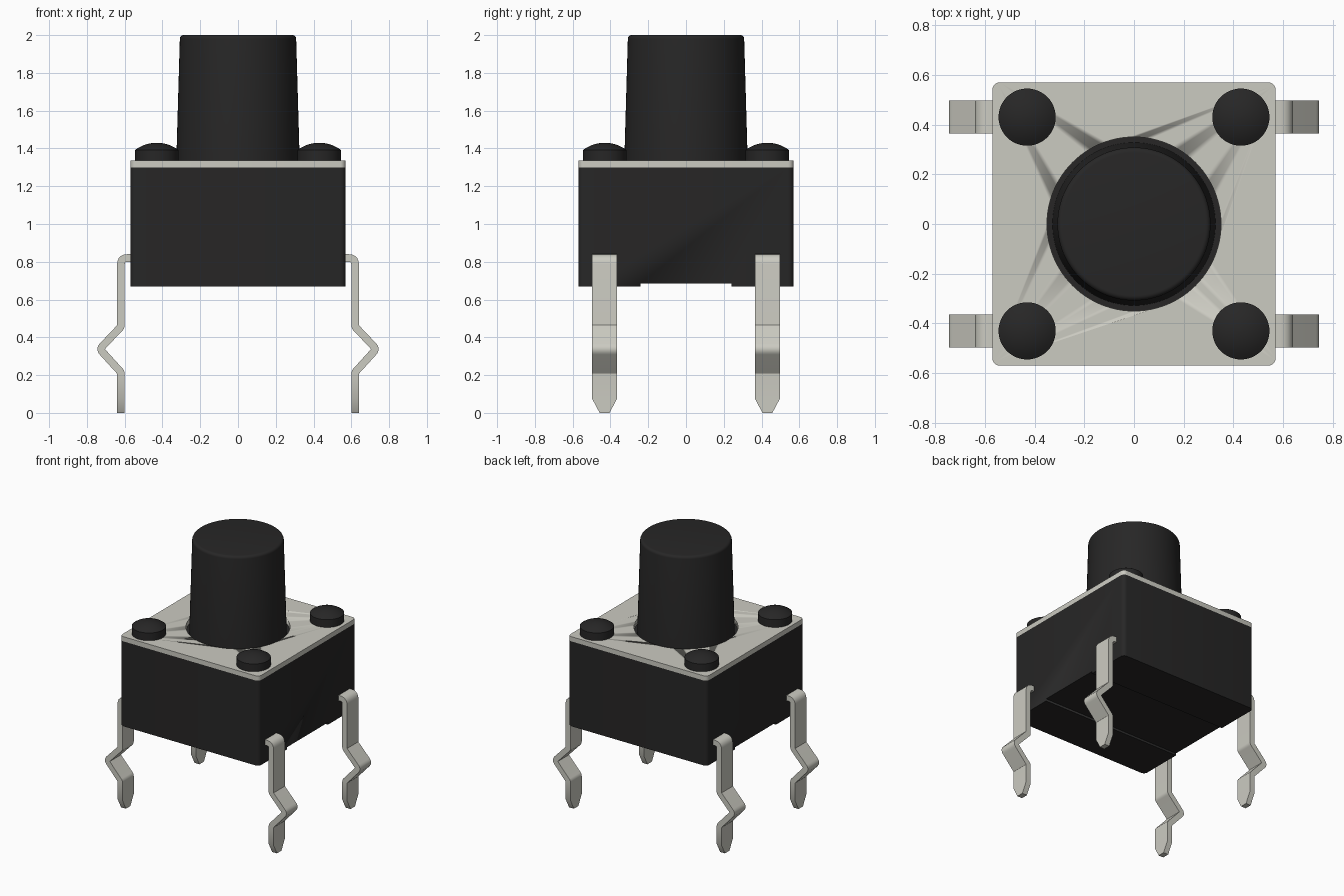
import bpy, bmesh, math
from mathutils import Vector

cube = bpy.data.objects.get("Cube")
if cube:
    bpy.data.objects.remove(cube, do_unlink=True)


def material(name, rgb, rough, metal=0.0):
    m = bpy.data.materials.new(name)
    m.use_nodes = True
    m.diffuse_color = (*rgb, 1)
    bsdf = m.node_tree.nodes["Principled BSDF"]
    bsdf.inputs["Base Color"].default_value = (*rgb, 1)
    bsdf.inputs["Roughness"].default_value = rough
    bsdf.inputs["Metallic"].default_value = metal
    return m


BLACK = material("black plastic", (0.020, 0.0195, 0.0195), 0.5)
METAL = material("pale metal", (0.60, 0.595, 0.535), 0.45)


def finish(bm, name, mat, smooth=True):
    bmesh.ops.recalc_face_normals(bm, faces=bm.faces)
    me = bpy.data.meshes.new(name)
    bm.to_mesh(me)
    bm.free()
    me.materials.append(mat)
    ob = bpy.data.objects.new(name, me)
    bpy.context.collection.objects.link(ob)
    if smooth:
        bpy.ops.object.select_all(action='DESELECT')
        ob.select_set(True)
        bpy.context.view_layer.objects.active = ob
        bpy.ops.object.shade_smooth_by_angle(angle=math.radians(30))
    return ob


def box(name, half, z0, z1, mat, radius):
    """Square block with rounded vertical edges."""
    bm = bmesh.new()
    bmesh.ops.create_cube(bm, size=1)
    for v in bm.verts:
        v.co = (v.co.x * 2 * half[0], v.co.y * 2 * half[1], z0 if v.co.z < 0 else z1)
    if radius:
        upright = [e for e in bm.edges if abs(e.verts[0].co.z - e.verts[1].co.z) > 1e-4]
        bmesh.ops.bevel(bm, geom=upright, offset=radius, segments=5,
                        profile=0.5, affect='EDGES')
    return finish(bm, name, mat)


def lathe(name, profile, mat, centre=(0, 0), steps=64):
    """Spin (radius, z) points about a vertical axis; ends are capped."""
    bm = bmesh.new()
    rings = [[bm.verts.new((centre[0] + r * math.cos(2 * math.pi * i / steps),
                            centre[1] + r * math.sin(2 * math.pi * i / steps), z))
              for i in range(steps)] for r, z in profile]
    for a, b in zip(rings, rings[1:]):
        for i in range(steps):
            j = (i + 1) % steps
            bm.faces.new((a[i], a[j], b[j], b[i]))
    bm.faces.new(rings[0])
    bm.faces.new(rings[-1])
    return finish(bm, name, mat)


def cut(ob, cutter):
    """Subtract the cutter, then discard it."""
    cutter.hide_render = True
    mod = ob.modifiers.new("cut", 'BOOLEAN')
    mod.operation = 'DIFFERENCE'
    mod.solver = 'EXACT'
    mod.object = cutter
    bpy.ops.object.select_all(action='DESELECT')
    ob.select_set(True)
    bpy.context.view_layer.objects.active = ob
    bpy.ops.object.modifier_apply(modifier=mod.name)
    bpy.data.objects.remove(cutter, do_unlink=True)


# Housing with a shallow channel across the underside
housing = box("housing", (0.57, 0.57), 0.67, 1.30, BLACK, 0.03)
cut(housing, box("channel_cutter", (0.7, 0.24), 0.6, 0.686, BLACK, 0))

# Cover plate with a round opening for the button
cover = box("cover_plate", (0.57, 0.57), 1.30, 1.335, METAL, 0.03)
cut(cover, lathe("opening_cutter", [(0.35, 1.2), (0.35, 1.5)], METAL, steps=96))

# Tapered button with a rounded top rim
rim = [(0.288 + 0.02 * math.cos(a), 1.98 + 0.02 * math.sin(a))
       for a in (math.pi / 2 * i / 5 for i in range(6))]
lathe("button", [(0.328, 1.29)] + rim, BLACK, steps=96)

# Four domed rivets
R, RISE = 0.115, 0.038
sphere = (R * R + RISE * RISE) / (2 * RISE)
dome = []
for i in range(7):
    r = max(R * (1 - i / 6), 0.002)
    dome.append((r, 1.43 - sphere + math.sqrt(sphere ** 2 - r * r)))
for x, sx in ((0.43, "left"), (-0.43, "right")):
    for y, sy in ((-0.43, "front"), (0.43, "back")):
        lathe(f"rivet_{sy}_{sx}", [(R, 1.30)] + dome, BLACK, (x, y), 48)


def leg_path():
    """Centre line of a leg in (x, z) with rounded bends."""
    corners = [((0.55, 0.82), 0), ((0.62, 0.82), 0.035), ((0.62, 0.456), 0.008),
               ((0.732, 0.338), 0.022), ((0.62, 0.215), 0.008),
               ((0.62, 0.075), 0), ((0.62, 0.0), 0)]
    pts = []
    for i, (p, d) in enumerate(corners):
        p = Vector(p)
        if not d:
            pts.append(p)
            continue
        a = p + (Vector(corners[i - 1][0]) - p).normalized() * d
        b = p + (Vector(corners[i + 1][0]) - p).normalized() * d
        for k in range(6):
            t = k / 5
            pts.append(a * (1 - t) ** 2 + p * 2 * t * (1 - t) + b * t * t)
    return pts


def leg(name, side, y):
    """Flat strip swept along the path, narrowed at the tip."""
    pts, half = leg_path(), 0.02
    bm = bmesh.new()
    rows = []
    for i, p in enumerate(pts):
        d0 = (p - pts[max(i - 1, 0)]).normalized() if i else (pts[1] - p).normalized()
        d1 = (pts[i + 1] - p).normalized() if i + 1 < len(pts) else d0
        t = (d0 + d1).normalized()
        n = Vector((-t.y, t.x)) * (half / max(t.dot(d0), 0.5))
        w = 0.026 if i == len(pts) - 1 else 0.066
        rows.append([bm.verts.new((side * (p.x + s * n.x), y + e * w, p.y + s * n.y))
                     for s, e in ((1, 1), (1, -1), (-1, -1), (-1, 1))])
    for a, b in zip(rows, rows[1:]):
        for i in range(4):
            j = (i + 1) % 4
            bm.faces.new((a[i], a[j], b[j], b[i]))
    bm.faces.new(rows[0])
    bm.faces.new(rows[-1])
    finish(bm, name, METAL)


# Four kinked legs
for side, sx in ((1, "left"), (-1, "right")):
    for y, sy in ((-0.431, "front"), (0.431, "back")):
        leg(f"leg_{sy}_{sx}", side, y)
